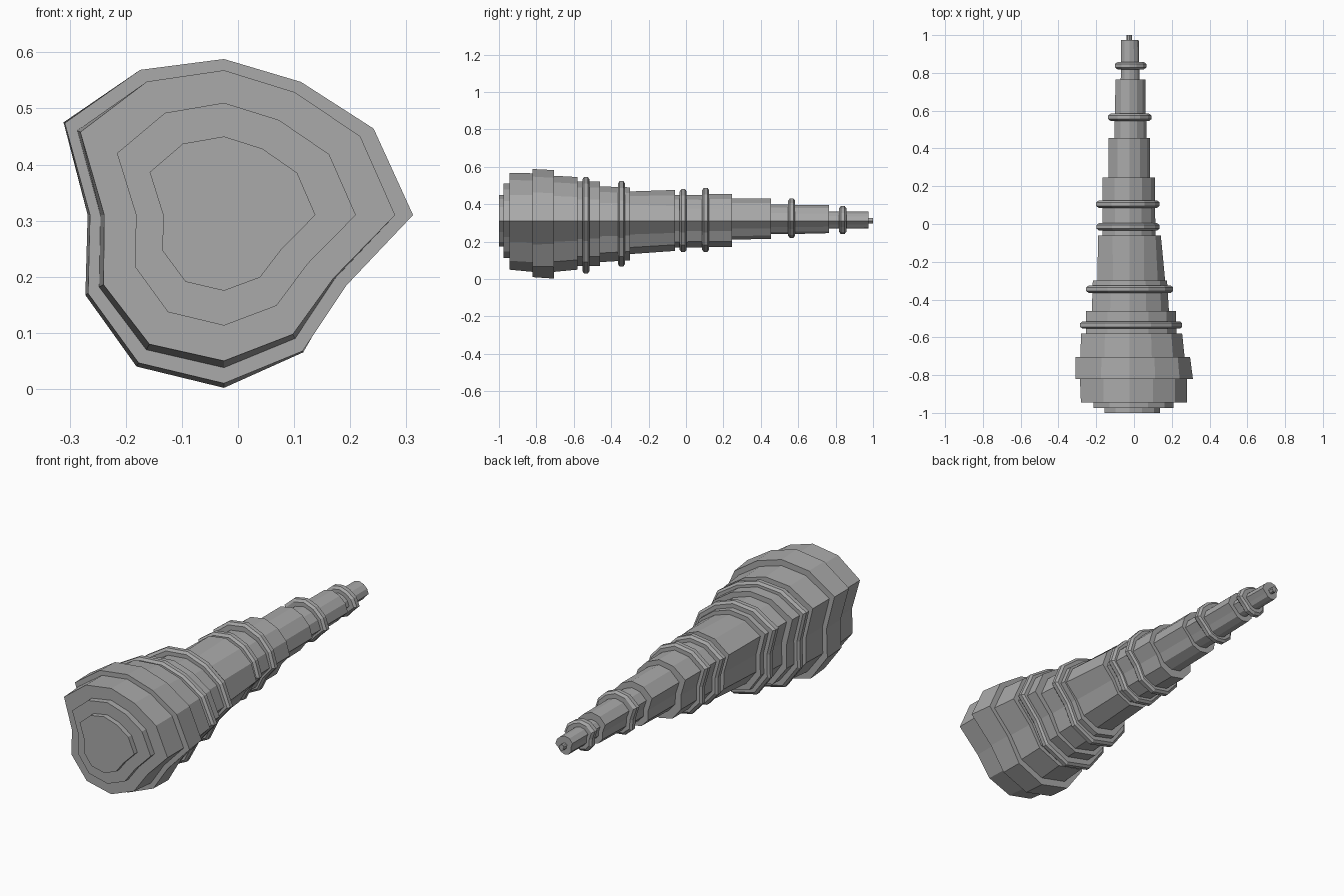
import bpy, bmesh, math

grey = bpy.data.materials.new("stone grey")
grey.diffuse_color = (0.4, 0.4, 0.4, 1)

# Irregular twelve-sided outline: radius every 30 degrees, counter-clockwise
OUTLINE = [0.337, 0.308, 0.274, 0.278, 0.30, 0.332,
           0.243, 0.285, 0.311, 0.307, 0.285, 0.253]
CX, CZ = -0.025, 0.31


def section(y, left, right, top, bottom):
    """Outline scaled to the given extents at depth y."""
    fl, fr = (CX - left) / 0.287, (right - CX) / 0.337
    ft, fb = (top - CZ) / 0.278, (CZ - bottom) / 0.307
    pts = []
    for i, r in enumerate(OUTLINE):
        a = math.radians(30 * i)
        c, s = math.cos(a), math.sin(a)
        f = c * c * (fr if c > 0 else fl) + s * s * (ft if s > 0 else fb)
        pts.append((CX + r * f * c, y, CZ + r * f * s))
    return pts


def loft(name, sections):
    """Skin a closed solid through the sections, front to back."""
    bm = bmesh.new()
    rings = [[bm.verts.new(p) for p in section(*s)] for s in sections]
    n = len(OUTLINE)
    for a, b in zip(rings, rings[1:]):
        for i in range(n):
            j = (i + 1) % n
            bm.faces.new((a[i], a[j], b[j], b[i]))
    bm.faces.new(rings[0])
    bm.faces.new(rings[-1])
    bmesh.ops.recalc_face_normals(bm, faces=bm.faces)
    mesh = bpy.data.meshes.new(name)
    bm.to_mesh(mesh)
    bm.free()
    mesh.materials.append(grey)
    obj = bpy.data.objects.new(name, mesh)
    bpy.context.collection.objects.link(obj)


# Stepped body: start y, end y, extents (left, right, top, bottom) at start and end
BODY = [
    ("front_cap", -1.0, -0.975, (-.153, .138, .45, .175), (-.153, .138, .45, .175)),
    ("front_collar", -.975, -.945, (-.21, .21, .51, .113), (-.21, .21, .51, .113)),
    ("front_drum", -.945, -.82, (-.277, .28, .568, .05), (-.285, .28, .565, .038)),
    ("widest_drum", -.82, -.705, (-.307, .312, .588, .01), (-.312, .297, .582, .002)),
    ("shoulder", -.705, -.58, (-.285, .268, .552, .038), (-.285, .255, .545, .05)),
    ("shoulder_neck", -.58, -.46, (-.258, .225, .52, .07), (-.258, .222, .52, .07)),
    ("waist", -.46, -.30, (-.225, .185, .495, .09), (-.22, .175, .49, .10)),
    ("middle_shaft", -.30, -.06, (-.195, .165, .468, .133), (-.188, .142, .476, .15)),
    ("ringed_shaft", -.06, .12, (-.165, .115, .45, .168), (-.165, .11, .45, .168)),
    ("shaft_block", .12, .245, (-.165, .11, .455, .17), (-.165, .11, .455, .17)),
    ("rear_shaft", .245, .455, (-.13, .085, .43, .21), (-.13, .085, .43, .215)),
    ("rear_neck", .455, .56, (-.10, .065, .398, .24), (-.10, .065, .398, .24)),
    ("thin_shaft", .56, .765, (-.097, .06, .395, .24), (-.093, .06, .395, .245)),
    ("end_shaft", .765, .975, (-.068, .03, .36, .27), (-.065, .025, .36, .27)),
    ("tip", .975, 1.0, (-.037, -.011, .327, .297), (-.037, -.011, .327, .297)),
]
for name, y0, y1, e0, e1 in BODY:
    loft(name, [(y0, *e0), (y1, *e1)])

# Chamfered raised bands around the body: centre y and outer extents
BANDS = [
    ("shoulder_band", -.535, (-.29, .255, .545, .03)),
    ("waist_band", -.345, (-.255, .207, .523, .067)),
    ("shaft_band_front", -.015, (-.197, .135, .48, .145)),
    ("shaft_band_rear", .105, (-.197, .135, .487, .145)),
    ("rear_band", .565, (-.132, .092, .43, .22)),
    ("end_band", .838, (-.097, .065, .39, .24)),
]
for name, y, (l, r, t, b) in BANDS:
    d = 0.012
    inner = (l + d, r - d, t - d, b + d)
    outer = (l, r, t, b)
    loft(name, [(y - .019, *inner), (y - .01, *outer),
                (y + .01, *outer), (y + .019, *inner)])
